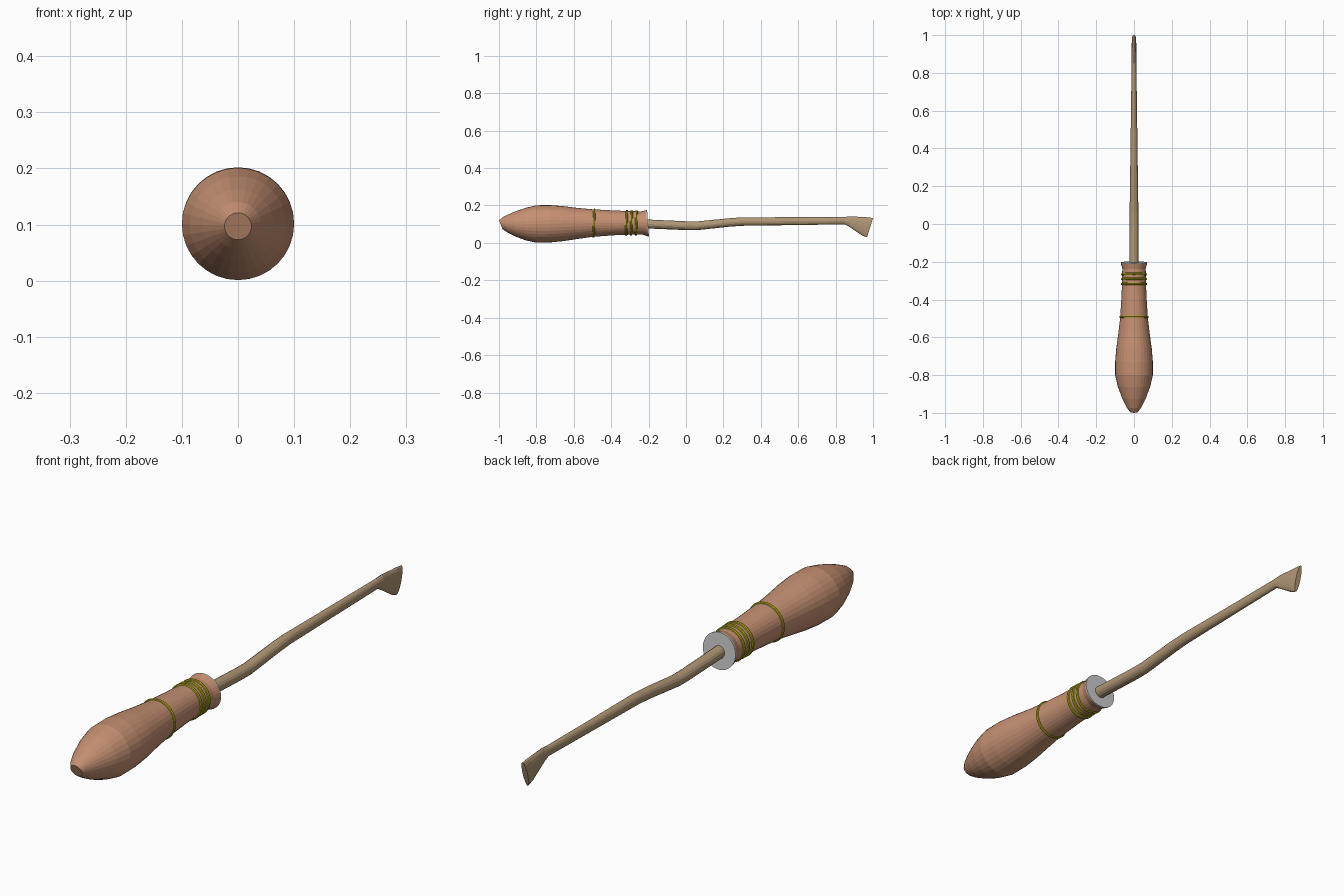
import bpy, bmesh, math

if "Cube" in bpy.data.objects:
    bpy.data.objects.remove(bpy.data.objects["Cube"])


def material(name, rgb):
    m = bpy.data.materials.new(name)
    m.diffuse_color = (*rgb, 1)
    m.use_nodes = True
    m.node_tree.nodes["Principled BSDF"].inputs["Base Color"].default_value = m.diffuse_color
    return m


wood = material("handle_wood", (0.56, 0.28, 0.17))
tan = material("shaft_tan", (0.44, 0.31, 0.18))
yellow = material("ring_yellow", (0.42, 0.38, 0.01))


def loft(name, sections, sides, mat, cap_start=True, cap_end=True):
    """Skin rings given as (y, centre z, x radius, z radius, lean dy/dz)."""
    bm = bmesh.new()
    rings = []
    for y, zc, rx, rz, lean in sections:
        ring = []
        for i in range(sides):
            a = 2 * math.pi * i / sides
            dz = rz * math.sin(a)
            ring.append(bm.verts.new((rx * math.cos(a), y + lean * dz, zc + dz)))
        rings.append(ring)
    for r, s in zip(rings, rings[1:]):
        for i in range(sides):
            j = (i + 1) % sides
            bm.faces.new((r[i], r[j], s[j], s[i]))
    if cap_start:
        bm.faces.new(rings[0])
    if cap_end:
        bm.faces.new(rings[-1])
    bmesh.ops.recalc_face_normals(bm, faces=bm.faces)
    me = bpy.data.meshes.new(name)
    bm.to_mesh(me)
    bm.free()
    ob = bpy.data.objects.new(name, me)
    bpy.context.collection.objects.link(ob)
    if mat:
        me.materials.append(mat)
    return ob


# Turned handle: y, centre z, radius, lean
handle = [(-0.99, 0.097, 0.024, -0.4), (-0.965, 0.098, 0.042, -0.25),
          (-0.92, 0.099, 0.064, -0.1), (-0.86, 0.1, 0.086, -0.03),
          (-0.8, 0.101, 0.1, 0), (-0.73, 0.102, 0.1, 0),
          (-0.66, 0.103, 0.094, 0), (-0.58, 0.104, 0.083, 0),
          (-0.5, 0.106, 0.0735, 0), (-0.38, 0.107, 0.066, 0),
          (-0.3, 0.107, 0.063, -0.03), (-0.235, 0.106, 0.062, -0.07),
          (-0.208, 0.105, 0.07, -0.07)]
loft("handle", [(y, z, r, r, k) for y, z, r, k in handle], 32, wood, cap_end=False)

# Grey ferrule plate closing the collar
loft("collar_plate", [(-0.208, 0.105, 0.07, 0.07, -0.07),
                      (-0.203, 0.105, 0.07, 0.07, -0.07)], 32, None)

# Yellow decorative rings
for n, (y, z, r) in enumerate([(-0.492, 0.106, 0.071), (-0.318, 0.107, 0.0625),
                               (-0.292, 0.107, 0.0615), (-0.266, 0.1065, 0.061)]):
    bpy.ops.mesh.primitive_torus_add(
        major_segments=32, minor_segments=8, major_radius=r, minor_radius=0.007,
        location=(0, y, z), rotation=(math.radians(88), 0, 0))
    ob = bpy.context.object
    ob.name = f"handle_ring_{n + 1}"
    ob.data.materials.append(yellow)

# Bent shaft flaring into the flat hooked blade
loft("shaft_and_blade", [
    (-0.25, 0.103, 0.024, 0.024, 0), (0.0, 0.092, 0.0235, 0.0235, 0),
    (0.06, 0.0915, 0.023, 0.0235, 0.05), (0.23, 0.109, 0.0215, 0.0225, 0),
    (0.3, 0.114, 0.02, 0.0225, 0), (0.6, 0.1165, 0.016, 0.021, 0),
    (0.85, 0.119, 0.0125, 0.02, 0), (0.875, 0.114, 0.0125, 0.028, 0.08),
    (0.955, 0.088, 0.012, 0.049, 0.25), (0.984, 0.0815, 0.011, 0.0515, 0.31)],
    16, tan)
